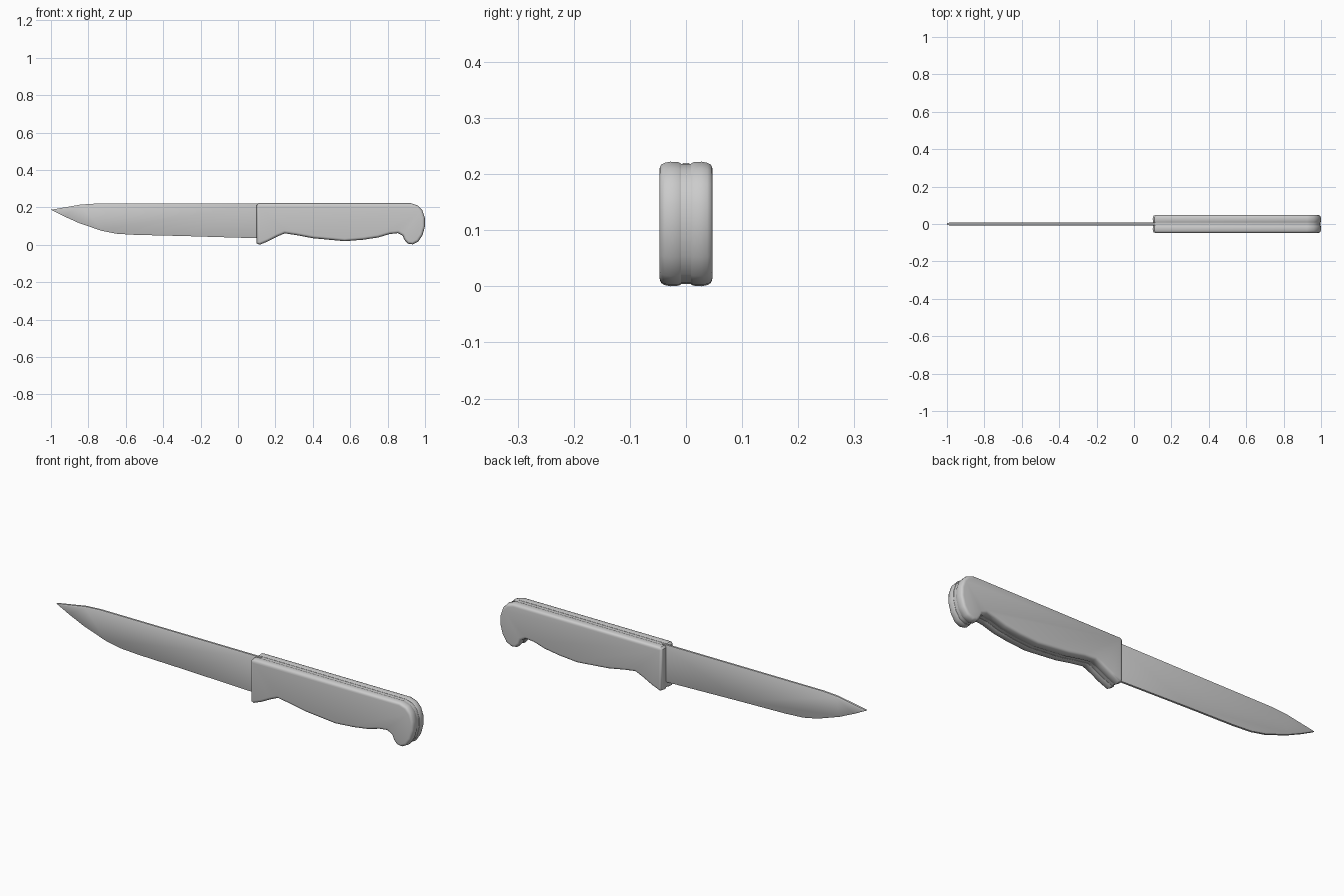
import bpy, bmesh, math
from mathutils import Vector

if "Cube" in bpy.data.objects:
    bpy.data.objects.remove(bpy.data.objects["Cube"])


def inset_outline(pts, d):
    """Move a counter-clockwise outline inwards by d with mitred corners."""
    out = []
    n = len(pts)
    for i in range(n):
        p = Vector(pts[i])
        a = (p - Vector(pts[i - 1])).normalized()
        b = (Vector(pts[(i + 1) % n]) - p).normalized()
        na, nb = Vector((-a.y, a.x)), Vector((-b.y, b.x))
        out.append(p + (na + nb) * d / (1 + na.dot(nb)))
    return out


def loft(name, outline, rings):
    """Stack inset copies of an x-z outline along y; rings are (y, inset)."""
    bm = bmesh.new()
    loops = [[bm.verts.new((p.x, y, p.y)) for p in inset_outline(outline, d)]
             for y, d in rings]
    n = len(outline)
    for r0, r1 in zip(loops, loops[1:]):
        for i in range(n):
            j = (i + 1) % n
            bm.faces.new((r0[i], r0[j], r1[j], r1[i]))
    bm.faces.new(loops[0])
    bm.faces.new(loops[-1])
    bmesh.ops.recalc_face_normals(bm, faces=bm.faces)
    mesh = bpy.data.meshes.new(name)
    bm.to_mesh(mesh)
    bm.free()
    obj = bpy.data.objects.new(name, mesh)
    bpy.context.collection.objects.link(obj)
    bpy.ops.object.select_all(action='DESELECT')
    obj.select_set(True)
    bpy.context.view_layer.objects.active = obj
    bpy.ops.object.shade_smooth_by_angle(angle=math.radians(40))
    return obj


# Outlines, counter-clockwise in (x, z)
blade_outline = [(-1.0, 0.187), (-0.93, 0.152), (-0.85, 0.116), (-0.73, 0.075),
                 (-0.65, 0.059), (-0.55, 0.053), (-0.3, 0.047), (0.13, 0.034),
                 (0.13, 0.22), (-0.76, 0.22), (-0.84, 0.215)]
handle_outline = [(0.10, 0.008), (0.115, 0.0), (0.16, 0.018), (0.21, 0.044),
                  (0.25, 0.061), (0.31, 0.052), (0.40, 0.035), (0.57, 0.019),
                  (0.67, 0.027), (0.75, 0.039), (0.81, 0.057), (0.855, 0.062),
                  (0.88, 0.049), (0.89, 0.026), (0.908, 0.006), (0.935, 0.002),
                  (0.965, 0.018), (0.987, 0.052), (1.0, 0.10), (0.999, 0.145),
                  (0.986, 0.184), (0.962, 0.21), (0.925, 0.222), (0.11, 0.222),
                  (0.10, 0.212)]

# Thin blade with eased edges
loft("blade", blade_outline,
     [(-0.008, 0.006), (-0.005, 0), (0.005, 0), (0.008, 0.006)])

# Tang sandwiched inside the handle, slightly recessed
loft("tang", handle_outline, [(-0.009, 0.004), (0.009, 0.004)])

# Two rounded handle scales, one per side
scale_rings = [(0.0075, 0.007), (0.009, 0.003), (0.013, 0.001), (0.028, 0),
               (0.038, 0.002), (0.044, 0.005), (0.0465, 0.010), (0.0475, 0.015)]
for side, label in ((-1, "front"), (1, "back")):
    loft("handle_scale_" + label, handle_outline,
         [(side * y, d) for y, d in scale_rings])
